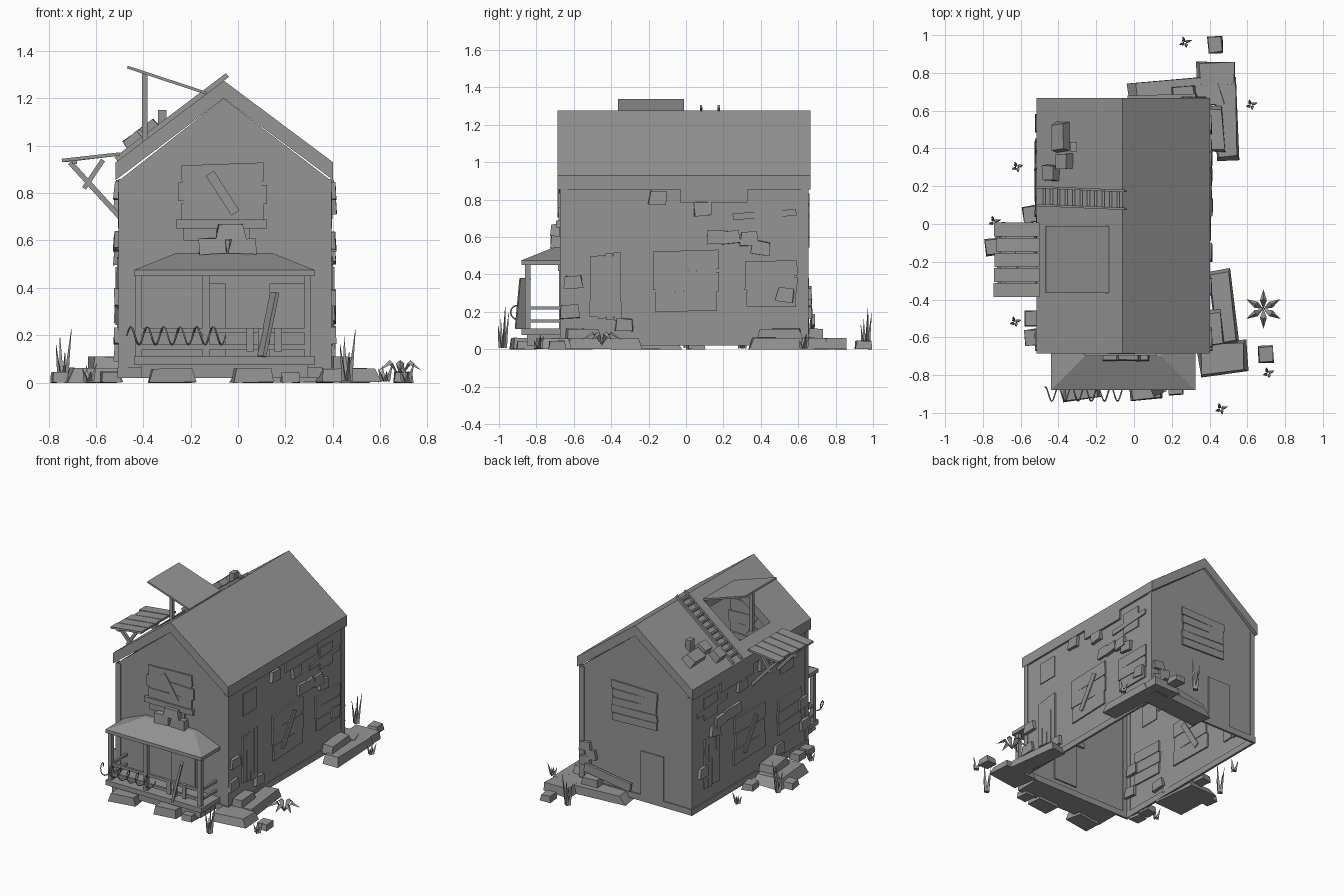
import bpy, bmesh, math, random
from mathutils import Matrix, Vector

random.seed(4)
if "Cube" in bpy.data.objects:
    bpy.data.objects.remove(bpy.data.objects["Cube"])

SHADE = (0.3, 0.3, 0.3, 1)
grey = bpy.data.materials.new("weathered_grey")
grey.use_nodes = True
grey.diffuse_color = SHADE
grey.node_tree.nodes["Principled BSDF"].inputs["Base Color"].default_value = SHADE


def finish(name, bm):
    """Turn the bmesh into a named, coloured object."""
    bmesh.ops.recalc_face_normals(bm, faces=bm.faces)
    mesh = bpy.data.meshes.new(name)
    bm.to_mesh(mesh)
    bm.free()
    mesh.materials.append(grey)
    part = bpy.data.objects.new(name, mesh)
    bpy.context.collection.objects.link(part)
    return part


def turn(degrees, axis):
    return Matrix.Rotation(math.radians(degrees), 4, axis)


def add_box(bm, centre, size, rotation=Matrix(), top=1.0, rough=0.0):
    """Box around a point; top narrows the upper face, rough shifts corners."""
    for v in bmesh.ops.create_cube(bm, size=1)["verts"]:
        corner = v.co + Vector(random.uniform(-rough, rough) for axis in range(3))
        if v.co.z > 0:
            corner.x, corner.y = corner.x * top, corner.y * top
        scaled = Vector(a * b for a, b in zip(corner, size))
        v.co = Vector(centre) + rotation @ scaled


def span(bm, low, high):
    low, high = Vector(low), Vector(high)
    add_box(bm, (low + high) / 2, high - low)


def beam(bm, start, end, width, height):
    """Box running from one point to another."""
    start, end = Vector(start), Vector(end)
    along = end - start
    rotation = along.to_track_quat('X', 'Z').to_matrix().to_4x4()
    add_box(bm, (start + end) / 2, (along.length, width, height), rotation)


def prism(bm, profile, y_front, y_back):
    """Extrude an outline in x and z along the depth of the house."""
    rows = [[bm.verts.new((x, y, z)) for x, z in profile] for y in (y_front, y_back)]
    for i in range(len(profile)):
        bm.faces.new((rows[0][i - 1], rows[0][i], rows[1][i], rows[1][i - 1]))
    for row in rows:
        bm.faces.new(row)


LEFT, RIGHT, FRONT, BACK = -0.5, 0.39, -0.67, 0.65
GROUND, EAVE_LOW, EAVE_TOP = 0.02, 0.855, 0.93
RIDGE_X, RIDGE_Z, ROOF_DROP = -0.06, 1.275, 0.075
WALLS = {"front": (0, FRONT), "right": (90, RIGHT), "back": (180, BACK), "left": (-90, LEFT)}


def on_wall(bm, wall, along, z, width, height, tilt=0, thick=0.016, top=1.0, rough=0.0):
    """Plate lying on a wall, placed along it in world units."""
    heading, plane = WALLS[wall]
    centre = (along, plane, z) if wall in ("front", "back") else (plane, along, z)
    rotation = turn(heading, 'Z') @ turn(-tilt, 'Y')
    add_box(bm, centre, (width, thick, height), rotation, top, rough)


def boards(name, wall, along, z, width, height, count, upright=False, slash=0):
    """Boarded opening: back panel, uneven planks and an optional slanted plank."""
    bm = bmesh.new()
    on_wall(bm, wall, along, z, width * 0.94, height * 0.94, thick=0.012)
    for i in range(count):
        step = (i + 0.5) / count - 0.5
        stretch, tilt = random.uniform(0.93, 1.08), random.uniform(-3, 3)
        if upright:
            on_wall(bm, wall, along + step * width, z, width / count * 0.93, height * stretch, tilt / 2, 0.022)
        else:
            on_wall(bm, wall, along, z + step * height, width * stretch, height / count * 0.95, tilt, 0.022)
    if slash:
        on_wall(bm, wall, along, z, 0.04, height * 0.8, slash, 0.036)
    finish(name, bm)


# House shell, open underneath and closed above by the roof
bm = bmesh.new()
prism(bm, [(LEFT, GROUND), (LEFT, EAVE_LOW), (RIDGE_X, RIDGE_Z - ROOF_DROP),
           (RIGHT, EAVE_LOW), (RIGHT, GROUND)], FRONT, BACK)
bm.normal_update()
level = [f for f in bm.faces if abs(f.normal.z) > 0.1]
bmesh.ops.delete(bm, geom=level, context='FACES_ONLY')
finish("house_walls", bm)

# Skirting and corner boards
skirting, corners = bmesh.new(), bmesh.new()
for wall in WALLS:
    low, high = (LEFT, RIGHT) if wall in ("front", "back") else (FRONT, BACK)
    on_wall(skirting, wall, (low + high) / 2, 0.042, high - low + 0.012, 0.044)
    for along in (low + 0.017, high - 0.017):
        on_wall(corners, wall, along, 0.45, 0.038, 0.82, thick=0.008)
finish("base_skirting", skirting)
finish("corner_boards", corners)

# Roof with a rectangular opening
bm = bmesh.new()
prism(bm, [(LEFT - 0.017, EAVE_LOW), (LEFT - 0.017, EAVE_TOP), (RIDGE_X, RIDGE_Z),
           (RIGHT + 0.012, EAVE_TOP), (RIGHT + 0.012, EAVE_LOW),
           (RIDGE_X, RIDGE_Z - ROOF_DROP)], FRONT - 0.016, BACK + 0.016)
roof = finish("roof", bm)
bm = bmesh.new()
span(bm, (-0.42, -0.36, 0.8), (-0.135, -0.01, 1.5))
cutter = finish("roof_opening_cutter", bm)
cutter.hide_render = True
opening = roof.modifiers.new("opening", 'BOOLEAN')
opening.operation, opening.solver, opening.object = 'DIFFERENCE', 'EXACT', cutter
bpy.context.view_layer.objects.active = roof
bpy.ops.object.modifier_apply(modifier=opening.name)
bpy.data.objects.remove(cutter)


def on_roof(x, y, lift=0.012):
    """Point just above the left roof slope."""
    rise = (RIDGE_Z - EAVE_TOP) / (RIDGE_X - LEFT + 0.017)
    return Vector((x, y, RIDGE_Z + (x - RIDGE_X) * rise + lift))


# Propped hatch
bm = bmesh.new()
beam(bm, (-0.467, -0.187, 1.332), (-0.133, -0.187, 1.222), 0.355, 0.012)
span(bm, (-0.405, -0.2, 1.0), (-0.382, -0.177, 1.306))
finish("roof_hatch", bm)

# Roof ladder
bm = bmesh.new()
foot, head, across = on_roof(-0.515, 0.1), on_roof(-0.045, 0.08), Vector((0, 0.095, 0))
for shift in (across * 0, across):
    beam(bm, foot + shift, head + shift, 0.012, 0.02)
for i in range(1, 12):
    rung = foot.lerp(head, i / 12)
    beam(bm, rung, rung + across, 0.014, 0.012)
finish("roof_ladder", bm)

# Porch deck and hipped porch roof
PORCH_L, PORCH_R, PORCH_Y = -0.44, 0.325, -0.88
bm = bmesh.new()
span(bm, (PORCH_L, PORCH_Y, 0.075), (PORCH_R, FRONT, 0.11))
span(bm, (PORCH_L + 0.03, PORCH_Y + 0.03, GROUND), (PORCH_R - 0.03, FRONT, 0.075))
finish("porch_deck", bm)
bm = bmesh.new()
rings = []
for inset, z in ((0, 0.45), (0, 0.475), (0.18, 0.547)):
    l, r, y = PORCH_L + inset, PORCH_R - inset, PORCH_Y + inset
    rings.append([bm.verts.new(p) for p in ((l, y, z), (r, y, z), (r, FRONT, z), (l, FRONT, z))])
for lower, upper in zip(rings, rings[1:]):
    for i in range(4):
        bm.faces.new((lower[i - 1], lower[i], upper[i], upper[i - 1]))
bm.faces.new(rings[0])
bm.faces.new(rings[-1])
finish("porch_roof", bm)

# Porch posts, rails, leaning plank and door
bm = bmesh.new()
ends, rail_y = (-0.42, 0.295), -0.846
for x in (*ends, -0.135):
    add_box(bm, (x, rail_y, 0.28), (0.028, 0.028, 0.36))
for z in (0.15, 0.22):
    beam(bm, (ends[0], rail_y, z), (ends[1], rail_y, z), 0.016, 0.02)
    for x in ends:
        beam(bm, (x, rail_y, z), (x, FRONT, z), 0.016, 0.016)
for x in (0.05, 0.1, 0.17):
    add_box(bm, (x, rail_y - 0.01, 0.18), (0.03, 0.01, 0.1))
finish("porch_posts_and_rails", bm)
bm = bmesh.new()
beam(bm, (0.1, -0.885, 0.11), (0.155, -0.86, 0.38), 0.06, 0.016)
finish("leaning_plank", bm)
bm = bmesh.new()
on_wall(bm, "front", 0.04, 0.26, 0.19, 0.33, thick=0.02)
on_wall(bm, "front", 0.08, 0.435, 0.4, 0.035, thick=0.03)
finish("front_door", bm)

# Wire coil hung on the porch rail
coil = bpy.data.curves.new("wire_coil", 'CURVE')
coil.dimensions, coil.bevel_depth, coil.bevel_resolution = '3D', 0.004, 0
path = coil.splines.new('POLY')
path.points.add(72)
for i, point in enumerate(path.points):
    angle = i * math.tau / 12
    point.co = (-0.47 + i * 0.0058, -0.9 + 0.038 * math.cos(angle), 0.197 + 0.038 * math.sin(angle), 1)
coil.materials.append(grey)
bpy.context.collection.objects.link(bpy.data.objects.new("wire_coil", coil))

# Boarded windows and the back door
boards("front_window", "front", -0.065, 0.8, 0.35, 0.25, 3, slash=33)
boards("back_window", "back", -0.05, 0.69, 0.35, 0.28, 5)
for wall, facing in (("right", 1), ("left", -1)):
    boards(wall + "_shutter", wall, -0.43 * facing, 0.335, 0.17, 0.34, 4, upright=True)
    boards(wall + "_main_window", wall, 0, 0.365, 0.34, 0.33, 3, slash=-32)
    boards(wall + "_side_window", wall, 0.455 * facing, 0.35, 0.26, 0.25, 3)
    bm = bmesh.new()
    for along in (-0.43, 0.44):
        on_wall(bm, wall, along, 0.727, 0.15, 0.155, thick=0.012)
    on_wall(bm, wall, 0.42, 0.72, 0.34, 0.035, 4, 0.02)
    finish(wall + "_upper_windows", bm)
bm = bmesh.new()
on_wall(bm, "front", -0.07, 0.67, 0.385, 0.038, thick=0.05)
on_wall(bm, "front", -0.09, 0.625, 0.28, 0.05)
finish("front_window_sill", bm)
bm = bmesh.new()
on_wall(bm, "back", -0.19, 0.215, 0.18, 0.33)
finish("back_door", bm)

# Exposed stones on the long walls and by the back corner
bm = bmesh.new()
for along, z in ((0.16, 0.6), (0.24, 0.6), (0.4, 0.54), (0.34, 0.59), (-0.6, 0.36),
                 (-0.62, 0.2), (-0.33, 0.13), (0.53, 0.29), (-0.15, 0.81), (0.09, 0.75)):
    for wall in ("right", "left"):
        on_wall(bm, wall, along, z, 0.1, 0.07, random.uniform(-8, 8), 0.05, 0.85, 0.07)
for wall in ("right", "left"):
    on_wall(bm, wall, 0.15, 0.82, 0.36, 0.07, 0, 0.03)
for i in range(3):
    on_wall(bm, "back", 0.34 - 0.05 * (i % 2), 0.2 + 0.05 * i, 0.09, 0.06, 8, 0.05, 0.85, 0.07)
finish("wall_stones", bm)

# Side awning with braces
bm = bmesh.new()
for i in range(5):
    y = -0.35 + i * 0.08
    beam(bm, (-0.74 + random.uniform(-0.02, 0.03), y, 0.938), (LEFT, y, 0.965), 0.074, 0.014)
for y in (-0.33, -0.04):
    beam(bm, (-0.71, y, 0.93), (LEFT, y, 0.7), 0.02, 0.022)
    beam(bm, (-0.57, y, 0.94), (-0.65, y, 0.82), 0.018, 0.02)
beam(bm, (-0.69, -0.38, 0.93), (-0.69, 0.01, 0.93), 0.022, 0.016)
finish("side_awning", bm)


def rubble(name, bottom, height, stones):
    """Rough stones given by centre and footprint."""
    bm = bmesh.new()
    for x, y, width, depth in stones:
        add_box(bm, (x, y, bottom + height / 2), (width, depth, height),
                turn(random.uniform(2, 8), 'Z'), 0.88, 0.05)
    finish(name, bm)


rubble("ground_slabs", 0, 0.06, (
    (0.47, -0.44, 0.12, 0.42), (0.47, -0.71, 0.26, 0.17), (0.23, 0.69, 0.5, 0.16), (0.44, 0.78, 0.2, 0.16),
    (0.49, 0.55, 0.12, 0.42), (-0.28, -0.87, 0.2, 0.12), (0.06, -0.87, 0.18, 0.12), (-0.61, -0.2, 0.22, 0.34)))
rubble("piled_stones", 0.05, 0.06, (
    (0.43, -0.55, 0.08, 0.18), (0.43, 0.5, 0.09, 0.24), (0.26, 0.69, 0.13, 0.08), (-0.56, -0.2, 0.13, 0.2)))
rubble("loose_stones", 0, 0.045, [(x, y, 0.08, 0.09) for x, y in (
    (0.43, 0.95), (0.7, -0.69), (-0.75, -0.12), (-0.54, -0.5), (-0.54, -0.6), (-0.55, 0.05), (0.22, -0.86))])
bm = bmesh.new()
beam(bm, (0.33, 0.68, 0.16), (-0.03, 0.67, 0.1), 0.02, 0.06)
finish("fallen_board", bm)

# Stones on the main roof and the porch roof
bm = bmesh.new()
for x, y, depth in ((-0.39, 0.46, 0.15), (-0.37, 0.33, 0.08), (-0.44, 0.27, 0.08)):
    add_box(bm, on_roof(x, y, 0.03), (0.08, depth, 0.055), turn(-37, 'Y'), 0.9, 0.07)
add_box(bm, (-0.32, 0.41, 1.1), (0.035, 0.05, 0.1))
for x, z in ((-0.11, 0.575), (0.02, 0.575), (-0.03, 0.635)):
    add_box(bm, (x, -0.695, z), (0.12, 0.06, 0.065), top=0.85, rough=0.06)
finish("roof_stones", bm)

# Grass tufts, tall and short
bm = bmesh.new()
tall, short = ((0.46, -0.98), (-0.74, 0.01), (0.27, 0.96)), ((0.62, 0.63), (-0.62, 0.3), (-0.63, -0.52), (0.71, -0.79))
for spots, height, lean in ((tall, 0.22, 7), (short, 0.08, 17)):
    for x, y in spots:
        for i in range(4):
            length = height * (1 - 0.15 * i)
            place = Matrix.Translation((x, y, 0.01)) @ turn(90 * i + 20, 'Z') @ turn(lean, 'Y')
            bmesh.ops.create_cone(bm, segments=3, cap_ends=True, radius1=0.012, radius2=0.001, depth=length,
                                  matrix=place @ Matrix.Translation((0.012, 0, length / 2)))
finish("grass_tufts", bm)

# Star-shaped plant
bm = bmesh.new()
for i in range(6):
    place = Matrix.Translation((0.685, -0.45, 0.02)) @ turn(60 * i + 30, 'Z')
    root, near, fold, far, tip = [bm.verts.new(place @ Vector(p)) for p in (
        (0, 0, 0), (0.045, 0.018, 0.06), (0.05, 0, 0.075), (0.045, -0.018, 0.06), (0.105, 0, 0.03))]
    for face in ((root, near, fold), (root, fold, far), (near, tip, fold), (fold, tip, far)):
        bm.faces.new(face)
finish("star_plant", bm)
